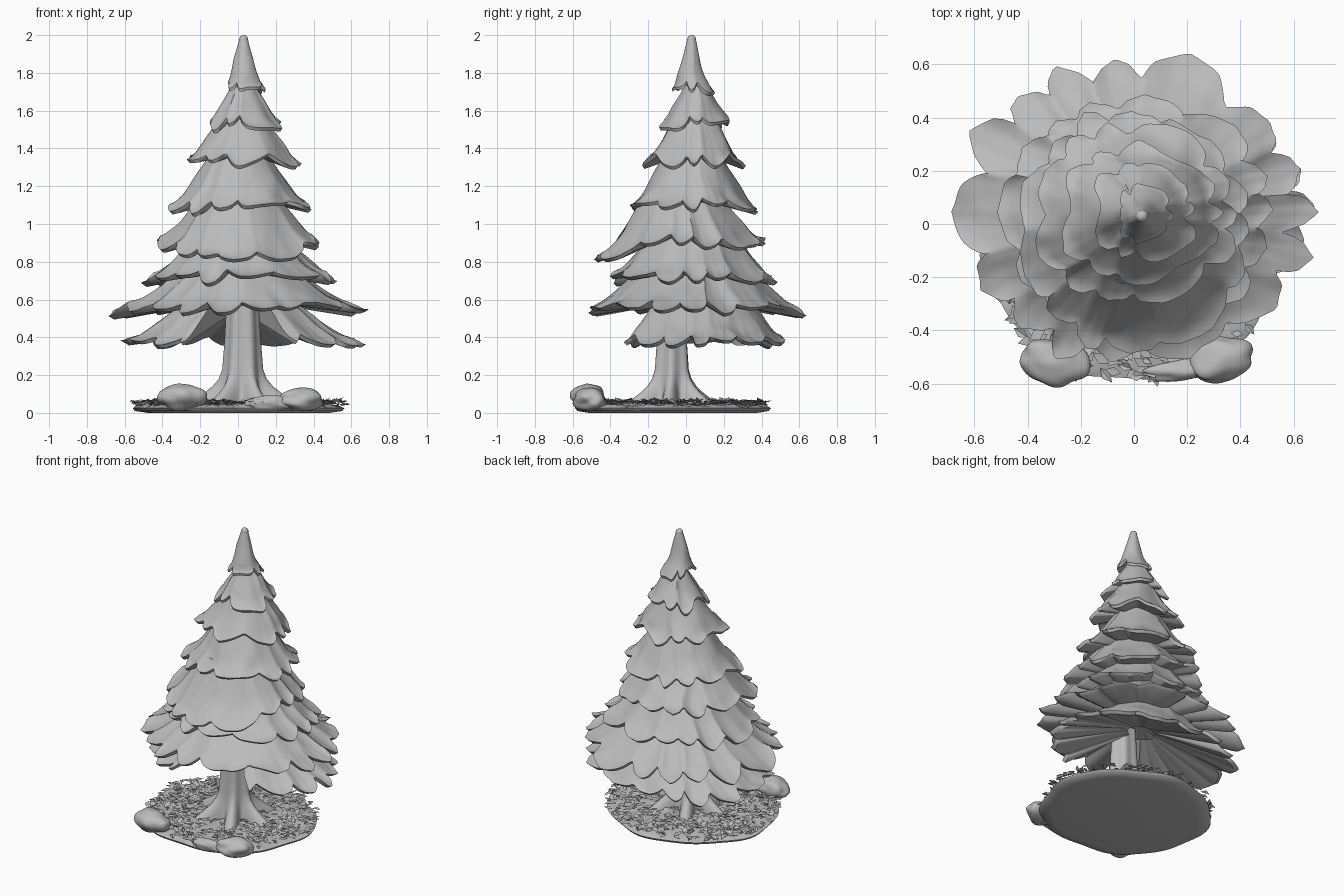
import bpy, bmesh, math, random
from mathutils import Vector, noise

random.seed(11)
TAU = math.tau
cube = bpy.data.objects.get("Cube")
if cube:
    bpy.data.objects.remove(cube)

grey = bpy.data.materials.new("stone_grey")
grey.use_nodes = True
grey.diffuse_color = (0.5, 0.5, 0.5, 1)
grey.node_tree.nodes["Principled BSDF"].inputs["Base Color"].default_value = (0.5, 0.5, 0.5, 1)


def finish(name, bm, angle=50, recalc=True):
    if recalc:
        bmesh.ops.recalc_face_normals(bm, faces=bm.faces)
    mesh = bpy.data.meshes.new(name)
    bm.to_mesh(mesh)
    bm.free()
    mesh.materials.append(grey)
    obj = bpy.data.objects.new(name, mesh)
    bpy.context.collection.objects.link(obj)
    bpy.ops.object.select_all(action="DESELECT")
    obj.select_set(True)
    bpy.context.view_layer.objects.active = obj
    bpy.ops.object.shade_smooth_by_angle(angle=math.radians(angle))


def bridge(bm, rings, closed=True):
    """Skin a list of equally long point rings with quads."""
    rows = [[bm.verts.new(p) for p in ring] for ring in rings]
    n = len(rows[0])
    for a, b in zip(rows, rows[1:]):
        for i in range(n if closed else n - 1):
            j = (i + 1) % n
            bm.faces.new((a[i], a[j], b[j], b[i]))
    return rows


def tier(name, xs, ys, z_top, z_rim, r_top, lobes, droop=0, gap=0, hollow=0.05, depth=0.26):
    """A skirt of boughs: fluted flaring shell with a lobed rim and an underside."""
    cx, rx = (xs[0] + xs[1]) / 2, (xs[1] - xs[0]) / 2
    cy, ry = (ys[0] + ys[1]) / 2, (ys[1] - ys[0]) / 2
    lengths = [random.uniform(0.55, 1) for _ in range(lobes)]
    drops = [random.uniform(-0.025, 0.025) for _ in range(lobes)]
    steps = lobes * 14
    start, span = -math.pi / 2 + gap, TAU - 2 * gap
    count = steps + 1 if gap else steps
    rows = 9
    rings = [[] for _ in range(rows + 3)]
    for i in range(count):
        ang = start + span * i / steps
        u = lobes * ang / TAU + 0.5 + 0.35 * math.sin(3 * ang)
        k, f = math.floor(u) % lobes, u % 1
        s = math.sin(math.pi * f) ** 0.75
        reach = 1.01 - depth + depth * s * lengths[k] - 0.03 * s * abs(math.cos(3 * math.pi * f))
        low = z_rim + 0.05 * (1 - s) + drops[k] * s - droop * max(0, -math.sin(ang)) ** 2
        c, d = math.cos(ang), math.sin(ang)

        def point(t):
            r = t * (1 + (reach - 1) * t ** 1.2)
            z = z_top - (z_top - low) * (1 - (1 - t) ** 1.6)
            p = Vector((cx + c * (r_top + (rx - r_top) * r),
                        cy + d * (r_top + (ry - r_top) * r), z))
            return p + noise.noise_vector(p * 8) * 0.022 * t

        for row in range(rows + 1):
            rings[row].append(point(row / rows))
        tip = rings[rows][-1]
        rings[rows + 1].append(Vector((cx + (tip.x - cx) * 0.96, cy + (tip.y - cy) * 0.96, tip.z - 0.016)))
        rings[rows + 2].append(Vector((cx + c * rx * 0.14, cy + d * ry * 0.14, z_rim + hollow)))
    bm = bmesh.new()
    made = bridge(bm, rings, closed=not gap)
    if gap:
        for side in (0, -1):
            bm.faces.new([row[side] for row in made])
    else:
        bm.faces.new(made[0])
        bm.faces.new(made[-1])
    finish(name, bm)


# Bough tiers, crown to bottom skirt
tier("crown", (-0.09, 0.15), (-0.09, 0.15), 1.98, 1.71, 0.022, 5, depth=0.4)
tier("boughs_1", (-0.2, 0.26), (-0.16, 0.26), 1.77, 1.53, 0.04, 7, depth=0.36)
tier("boughs_2", (-0.32, 0.37), (-0.24, 0.33), 1.6, 1.32, 0.1, 9, depth=0.33)
tier("boughs_3", (-0.41, 0.42), (-0.33, 0.4), 1.39, 1.08, 0.14, 11, depth=0.3)
tier("boughs_4", (-0.46, 0.47), (-0.51, 0.46), 1.16, 0.89, 0.2, 13, droop=0.09)
tier("boughs_5", (-0.54, 0.55), (-0.42, 0.5), 0.96, 0.7, 0.22, 14)
tier("boughs_6", (-0.72, 0.72), (-0.57, 0.66), 0.82, 0.54, 0.24, 16, depth=0.32)
tier("boughs_7", (-0.68, 0.69), (-0.42, 0.57), 0.62, 0.36, 0.26, 16, gap=0.5, hollow=0.16, depth=0.3)

# Rounded tip of the crown
bm = bmesh.new()
bmesh.ops.create_uvsphere(bm, u_segments=16, v_segments=10, radius=0.024)
for v in bm.verts:
    v.co += Vector((0.03, 0.03, 1.976))
finish("crown_tip", bm)

# Trunk with spreading roots
bm = bmesh.new()
rings = []
for z in (0.02, 0.05, 0.08, 0.11, 0.14, 0.18, 0.23, 0.4, 0.6, 0.75):
    flare = math.exp(-(z / 0.12) ** 2)
    rings.append([])
    for i in range(72):
        a = TAU * i / 72
        root = abs(math.cos(3 * a + 0.25)) ** 3
        r = 0.11 - 0.05 * z + flare * (0.02 + 0.19 * root) + 0.005 * math.cos(6 * a)
        rings[-1].append(Vector((0.025 + r * math.cos(a), -0.075 + 0.9 * r * math.sin(a), z)))
made = bridge(bm, rings)
bm.faces.new(made[0])
bm.faces.new(made[-1])
finish("trunk", bm)


def ground_point(r, a, z):
    e = r * (1 + 0.02 * math.sin(5 * a) + 0.012 * math.sin(9 * a + 1))
    return Vector((0.56 * e * math.cos(a), -0.08 + 0.52 * e * math.sin(a), z))


# Ground disc with a slightly bumpy top
bm = bmesh.new()
rings = []
for r, z in ((0.05, 0.05), (0.2, 0.05), (0.35, 0.049), (0.5, 0.047), (0.65, 0.045), (0.8, 0.042),
             (0.93, 0.038), (0.99, 0.025), (0.97, 0.01), (0.85, 0)):
    rings.append([])
    for i in range(96):
        p = ground_point(r, TAU * i / 96, z)
        p.z += 0.02 * noise.noise(p * 18) if z > 0.03 else 0
        rings[-1].append(p)
made = bridge(bm, rings)
bm.faces.new(made[0])
bm.faces.new(made[-1])
finish("ground", bm)

# Fallen leaf litter: small folded, pointed leaves
bm = bmesh.new()
for _ in range(750):
    centre = ground_point(math.sqrt(random.uniform(0.03, 1)), random.uniform(0, TAU), random.uniform(0.042, 0.062))
    turn, size, lift = random.uniform(0, TAU), random.uniform(0.02, 0.042), random.uniform(-0.012, 0.024)
    along = Vector((math.cos(turn), math.sin(turn), 0)) * size
    across = Vector((-along.y, along.x, 0)) * 0.55
    up = Vector((0, 0, 0.008))
    tail, left, tip, right = [bm.verts.new(centre + p) for p in (
        -along, across + up, along + Vector((0, 0, lift)), up - across)]
    bm.faces.new((tail, tip, left))
    bm.faces.new((tail, right, tip))
finish("leaf_litter", bm, 25, recalc=False)


# Rocks at the front edge
def rock(name, centre, size, turn):
    bm = bmesh.new()
    bmesh.ops.create_icosphere(bm, subdivisions=4, radius=1)
    c, s = math.cos(turn), math.sin(turn)
    for v in bm.verts:
        p = v.co * (1 + 0.2 * noise.noise(v.co * 1.3 + Vector(centre) * 9))
        p = Vector((p.x * size[0], p.y * size[1], p.z * size[2]))
        v.co = Vector((p.x * c - p.y * s, p.x * s + p.y * c, p.z)) + Vector(centre)
        v.co.z = max(v.co.z, 0.003)
    finish(name, bm)


rock("rock_right", (-0.3, -0.52, 0.085), (0.13, 0.085, 0.07), -0.15)
rock("rock_left", (0.33, -0.51, 0.07), (0.12, 0.085, 0.06), 0.3)
rock("rock_low", (0.17, -0.55, 0.05), (0.13, 0.04, 0.04), 0.1)
